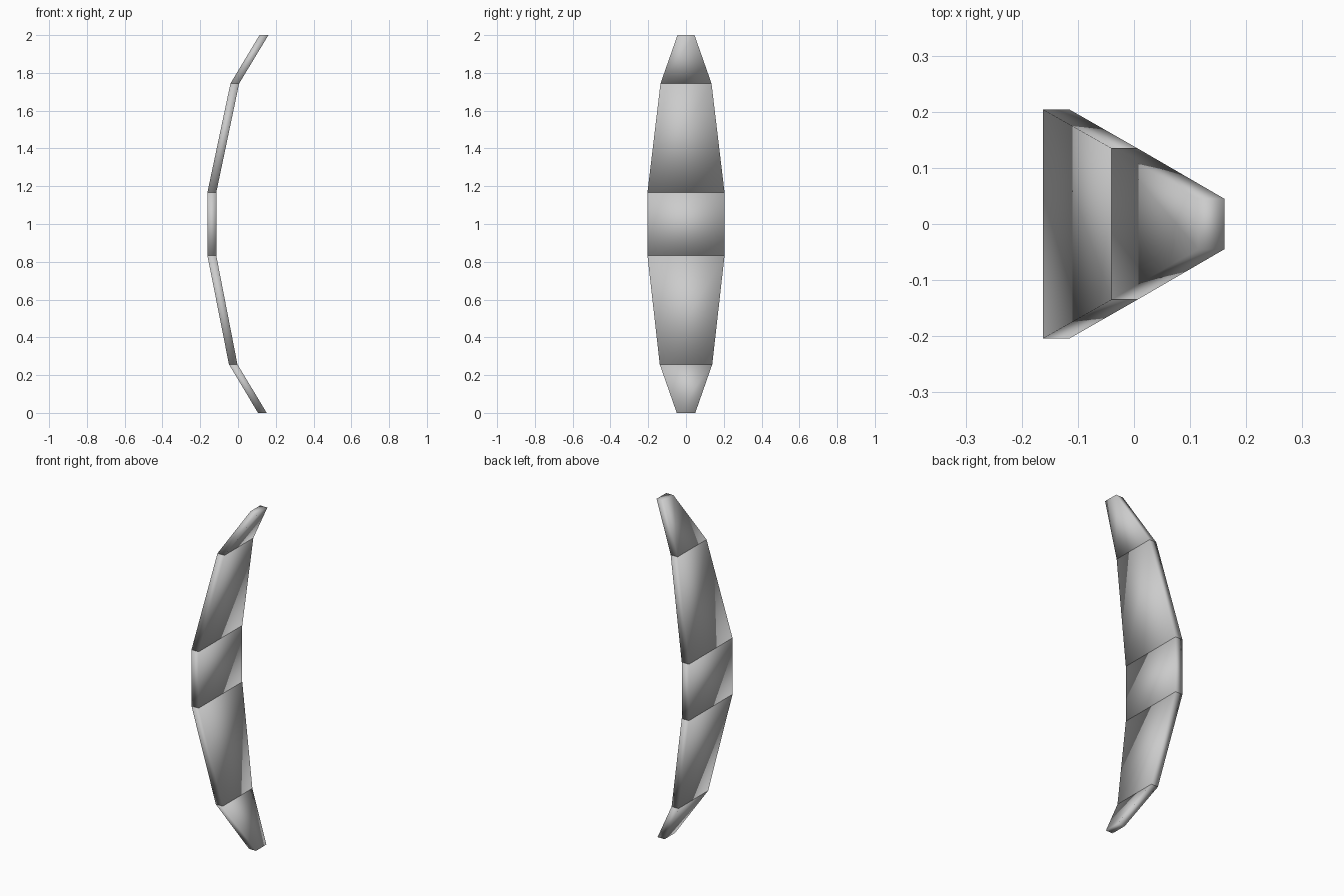
import bpy

if "Cube" in bpy.data.objects:
    bpy.data.objects.remove(bpy.data.objects["Cube"])

# Cross-section stations along the curved blade: z, inner x, outer x, half width
STATIONS = [
    (0.00, 0.106, 0.152, 0.049),
    (0.257, -0.048, -0.003, 0.139),
    (0.833, -0.162, -0.115, 0.204),
    (1.167, -0.162, -0.115, 0.204),
    (1.744, -0.040, 0.006, 0.135),
    (2.00, 0.114, 0.161, 0.045),
]
NAMES = ["lower_tip", "lower_panel", "middle_panel", "upper_panel", "upper_tip"]


def ring(station):
    z, x0, x1, w = station
    return [(x0, -w, z), (x1, -w, z), (x1, w, z), (x0, w, z)]


def segment(name, bottom, top):
    """Closed tapered box between two stations, smooth shaded."""
    sides = [(i, (i + 1) % 4, (i + 1) % 4 + 4, i + 4) for i in range(4)]
    mesh = bpy.data.meshes.new(name)
    mesh.from_pydata(ring(bottom) + ring(top), [],
                     [(3, 2, 1, 0), (4, 5, 6, 7)] + sides)
    mesh.shade_smooth()
    obj = bpy.data.objects.new(name, mesh)
    bpy.context.collection.objects.link(obj)


# Five panels stacked end to end
for name, bottom, top in zip(NAMES, STATIONS, STATIONS[1:]):
    segment(name, bottom, top)
